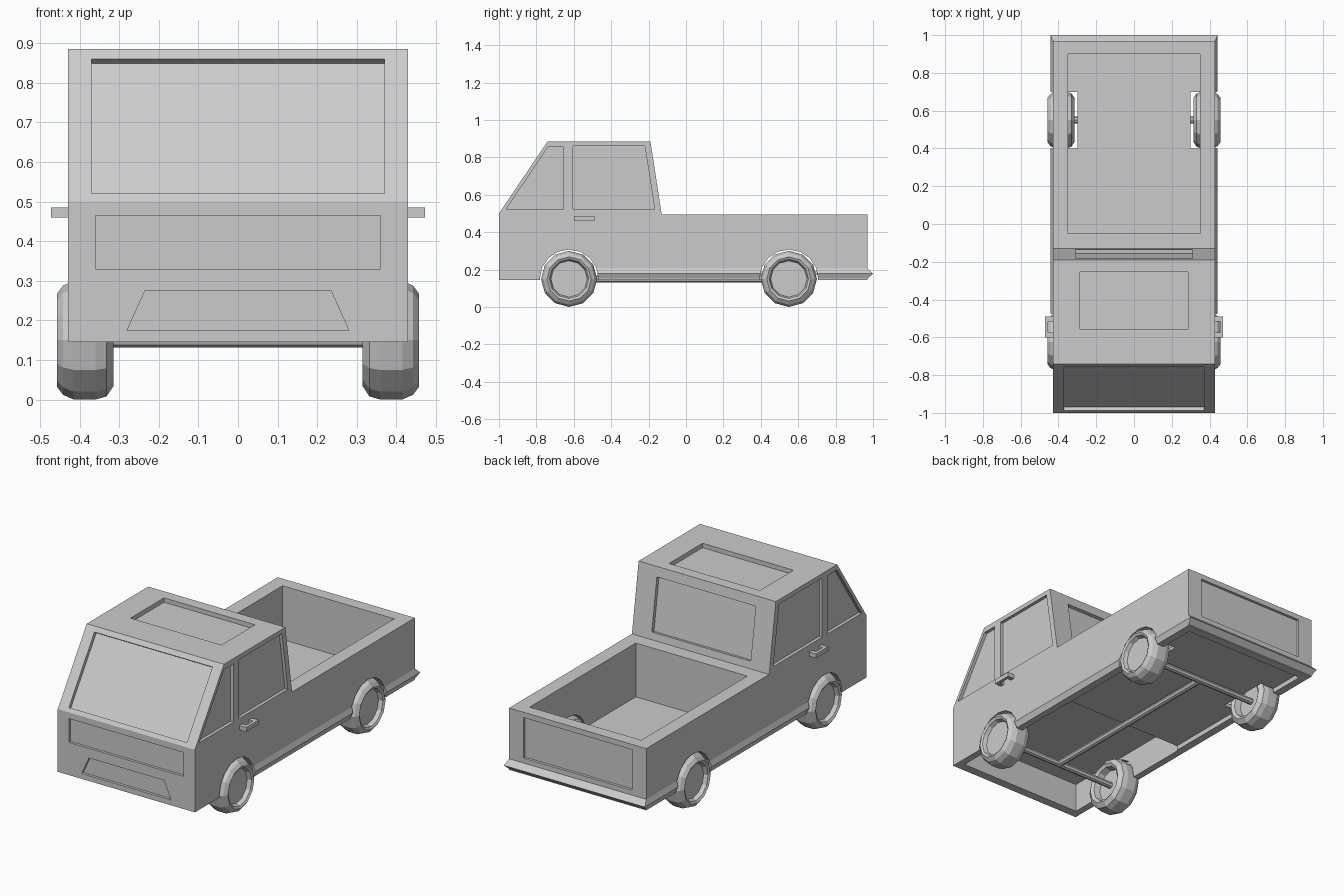
import bpy, bmesh, math
from mathutils import Vector

if "Cube" in bpy.data.objects:
    bpy.data.objects.remove(bpy.data.objects["Cube"])

grey = bpy.data.materials.new("body_grey")
grey.diffuse_color = (0.6, 0.6, 0.6, 1)
grey.use_nodes = True
grey.node_tree.nodes["Principled BSDF"].inputs["Base Color"].default_value = grey.diffuse_color


def make(name, rings, caps=True):
    """Loft a closed mesh through rings of points."""
    bm = bmesh.new()
    vs = [[bm.verts.new(p) for p in r] for r in rings]
    n = len(rings[0])
    for a, b in zip(vs, vs[1:]):
        for i in range(n):
            j = (i + 1) % n
            bm.faces.new((a[i], a[j], b[j], b[i]))
    if caps:
        bm.faces.new(vs[0])
        bm.faces.new(vs[-1])
    bmesh.ops.recalc_face_normals(bm, faces=bm.faces)
    me = bpy.data.meshes.new(name)
    bm.to_mesh(me)
    bm.free()
    me.materials.append(grey)
    ob = bpy.data.objects.new(name, me)
    bpy.context.collection.objects.link(ob)
    return ob


def prism(name, pts, axis, a, b):
    """Extrude a 2D outline along one axis from a to b."""
    put = {"x": lambda p, t: (t, p[0], p[1]),
           "y": lambda p, t: (p[0], t, p[1]),
           "z": lambda p, t: (p[0], p[1], t)}[axis]
    return make(name, [[put(p, t) for p in pts] for t in (a, b)])


def box(name, x0, x1, y0, y1, z0, z1):
    return prism(name, [(x0, y0), (x1, y0), (x1, y1), (x0, y1)], "z", z0, z1)


def circle(y, z, r, n):
    return [(y + r * math.sin(2 * math.pi * i / n),
             z - r * math.cos(2 * math.pi * i / n)) for i in range(n)]


def combine(target, other, op="DIFFERENCE"):
    m = target.modifiers.new("bool", "BOOLEAN")
    m.operation, m.object, m.solver = op, other, "EXACT"
    bpy.context.view_layer.objects.active = target
    bpy.ops.object.modifier_apply(modifier=m.name)
    bpy.data.objects.remove(other)


def slanted_panel(p0, p1, hx, depth):
    """Recess on a sloped face, p0 to p1 in (y, z), outward on the left side."""
    a, b = Vector(p0), Vector(p1)
    d = (b - a).normalized()
    n = Vector((-d.y, d.x))
    combine(body, prism("cutter", [a + n * .05, b + n * .05, b - n * depth, a - n * depth],
                        "x", -hx, hx))


WHEEL_Y = (-0.625, 0.55)
WHEEL_Z = 0.15

# Body shell outline
body = prism("truck_body", [(-1, .145), (-1, .5), (-.74, .885), (-.19, .885),
                            (-.13, .495), (.97, .495), (.97, .145)], "x", -.43, .43)

# Flared sill and rear bumper
rings = [[(-x, -.56, z), (x, -.56, z), (x, y, z), (-x, y, z)]
         for x, y, z in ((.428, .965, .212), (.442, 1.0, .178), (.428, .967, .147))]
combine(body, make("sill", rings), "UNION")

# Cargo bed, hollow underside of cab and bed
combine(body, box("cutter", -.35, .35, -.05, .9, .19, .7))
combine(body, box("cutter", -.39, .39, -.95, -.1, .05, .31))
combine(body, box("cutter", -.385, .385, -.15, .92, .06, .172))

# Wheel wells
for y in WHEEL_Y:
    for s in (-1, 1):
        combine(body, prism("cutter", circle(y, WHEEL_Z, .157, 16), "x", s * .3, s * .6))

# Windscreen and rear window
slanted_panel((-.986, .52), (-.757, .86), .37, .02)
slanted_panel((-.1815, .83), (-.1362, .535), .31, .02)

# Grille, front bumper recess, tailgate and roof hatch
combine(body, box("cutter", -.36, .36, -1.1, -.985, .33, .465))
combine(body, prism("cutter", [(-.28, .175), (.28, .175), (.235, .275), (-.235, .275)],
                    "y", -1.1, -.985))
combine(body, box("cutter", -.34, .34, .955, 1.1, .235, .465))
combine(body, box("cutter", -.285, .285, -.555, -.255, .86, 1.0))

# Side windows
front_pane = [(-.96, .525), (-.655, .525), (-.655, .855), (-.738, .855)]
door_pane = [(-.605, .525), (-.168, .525), (-.22, .86), (-.605, .86)]
for s in (-1, 1):
    for pane in (front_pane, door_pane):
        combine(body, prism("cutter", pane, "x", s * .412, s * .6))

# Door handles
for s, side in ((-1, "left"), (1, "right")):
    prism("door_handle_" + side,
          [(s * .42, -.6), (s * .472, -.6), (s * .472, -.49), (s * .42, -.49),
           (s * .42, -.515), (s * .455, -.515), (s * .455, -.575), (s * .42, -.575)],
          "z", .46, .485)

# Wheels: (distance from centre line, radius) profile, twelve sides
tyre = [(.36, .02), (.36, .09), (.325, .098), (.314, .115), (.332, .142), (.36, .15),
        (.415, .15), (.442, .138), (.457, .118), (.45, .105), (.428, .097), (.428, .01)]
for y, end in zip(WHEEL_Y, ("front", "rear")):
    for s, side in ((-1, "left"), (1, "right")):
        make(f"{end}_wheel_{side}",
             [[(s * x, *p) for p in circle(y, WHEEL_Z, r, 12)] for x, r in tyre])
    # Axle
    prism(end + "_axle", circle(y, WHEEL_Z, .018, 8), "x", -.38, .38)

# Drive shaft
prism("drive_shaft", circle(0, WHEEL_Z, .018, 8), "y", *WHEEL_Y)
